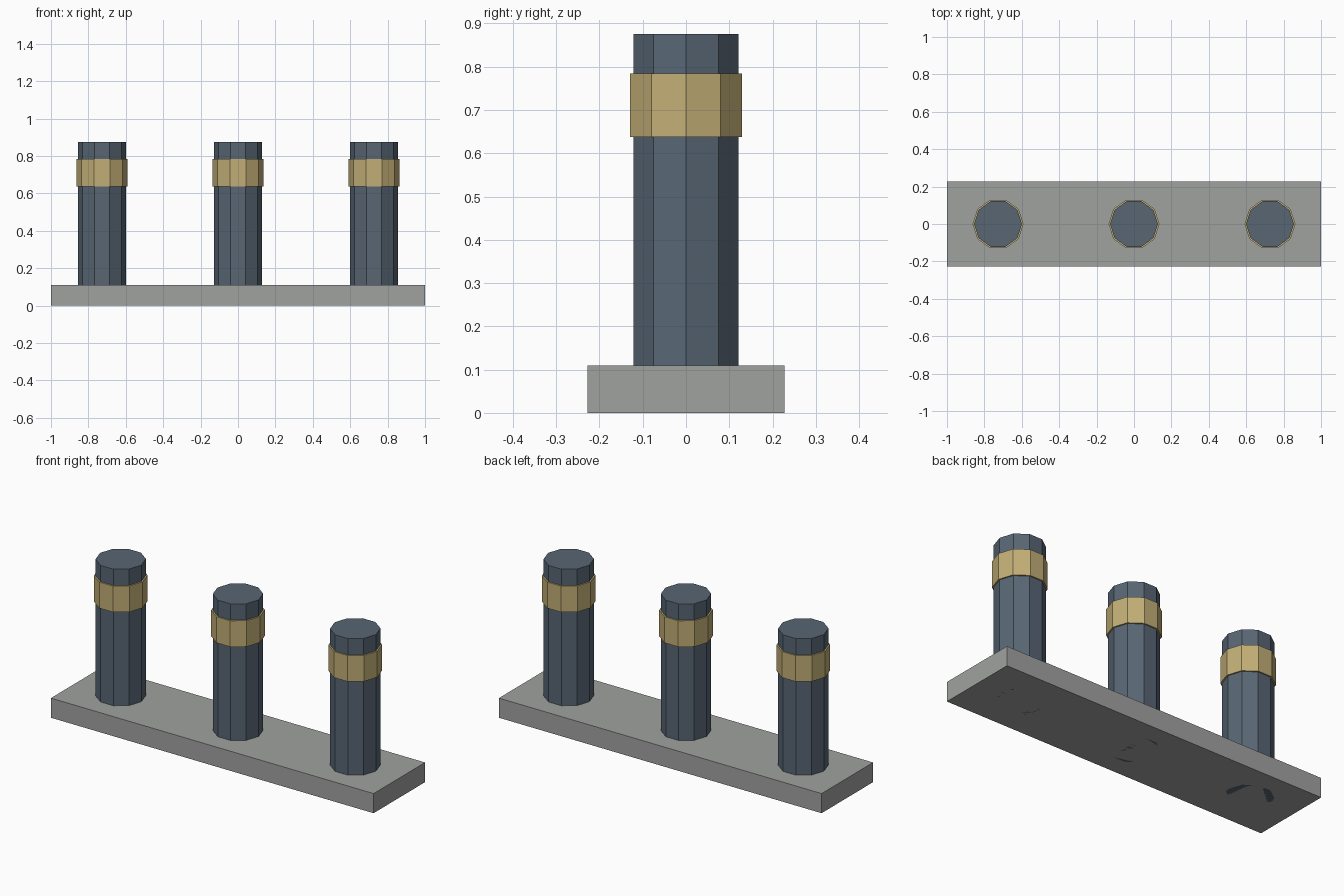
import bpy
import math

if "Cube" in bpy.data.objects:
    bpy.data.objects.remove(bpy.data.objects["Cube"])


def material(name, rgb):
    # flat colour given as sRGB 0-255, stored linear
    def lin(c):
        c /= 255
        return c / 12.92 if c <= 0.04045 else ((c + 0.055) / 1.055) ** 2.4
    m = bpy.data.materials.new(name)
    m.diffuse_color = (*[lin(c) for c in rgb], 1)
    m.use_nodes = True
    m.node_tree.nodes["Principled BSDF"].inputs["Base Color"].default_value = m.diffuse_color
    return m


grey = material("concrete_grey", (160, 162, 160))
blue = material("slate_blue", (88, 102, 116))
gold = material("dull_gold", (194, 174, 118))


def decagon_prism(name, x, radius, z0, z1, mat):
    bpy.ops.mesh.primitive_cylinder_add(
        vertices=10, radius=radius, depth=z1 - z0,
        location=(x, 0, (z0 + z1) / 2), rotation=(0, 0, math.pi / 2))
    ob = bpy.context.object
    ob.name = name
    ob.data.materials.append(mat)


# base slab
bpy.ops.mesh.primitive_cube_add(size=1, location=(0, 0, 0.055))
slab = bpy.context.object
slab.name = "base_slab"
slab.scale = (2, 0.456, 0.11)
bpy.ops.object.transform_apply(location=False, rotation=False, scale=True)
slab.data.materials.append(grey)

# posts running through the slab, each with a band near the top
for side, x in (("left", -0.727), ("middle", 0), ("right", 0.727)):
    decagon_prism(side + "_post", x, 0.128, 0, 0.875, blue)
    decagon_prism(side + "_band", x, 0.136, 0.638, 0.784, gold)
